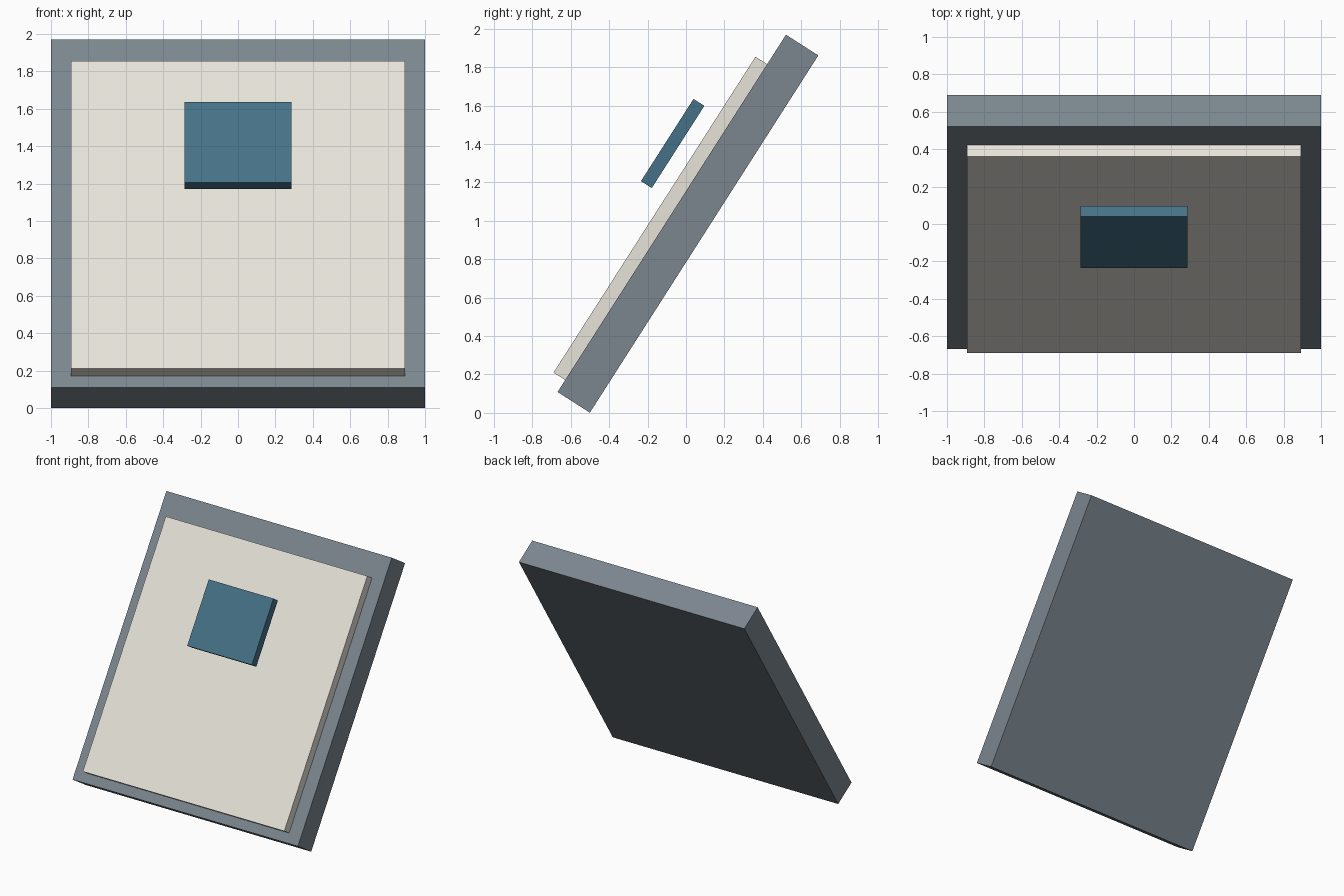
import bpy
from math import radians
from mathutils import Matrix

if "Cube" in bpy.data.objects:
    bpy.data.objects.remove(bpy.data.objects["Cube"], do_unlink=True)


def material(name, rgb):
    mat = bpy.data.materials.new(name)
    mat.use_nodes = True
    mat.diffuse_color = (*rgb, 1)
    mat.node_tree.nodes["Principled BSDF"].inputs["Base Color"].default_value = (*rgb, 1)
    return mat


slate = material("slate grey", (0.20, 0.24, 0.275))
cream = material("cream", (0.81, 0.78, 0.71))
teal = material("teal blue", (0.06, 0.166, 0.24))

# Shared frame of the leaning board: local y is depth, local z runs up the slope
LEAN = Matrix.Translation((0, 0.01, 0.985)) @ Matrix.Rotation(radians(-32.6), 4, "X")


def slab(name, size, depth, rise, mat):
    """Box in the leaning frame, at a depth in front of the board's middle."""
    bpy.ops.mesh.primitive_cube_add(size=1)
    obj = bpy.context.object
    obj.name = name
    obj.data.transform(Matrix.Diagonal((*size, 1)))
    obj.matrix_world = LEAN @ Matrix.Translation((0, -depth, rise))
    obj.data.materials.append(mat)
    return obj


# Thick backing board
slab("backing_board", (2.0, 0.2, 2.208), 0, 0, slate)
# Pale panel lying on the board
slab("front_panel", (1.788, 0.072, 1.952), 0.136, -0.054, cream)
# Small plate floating in front of the panel
slab("floating_plate", (0.574, 0.067, 0.508), 0.292, 0.309, teal)
